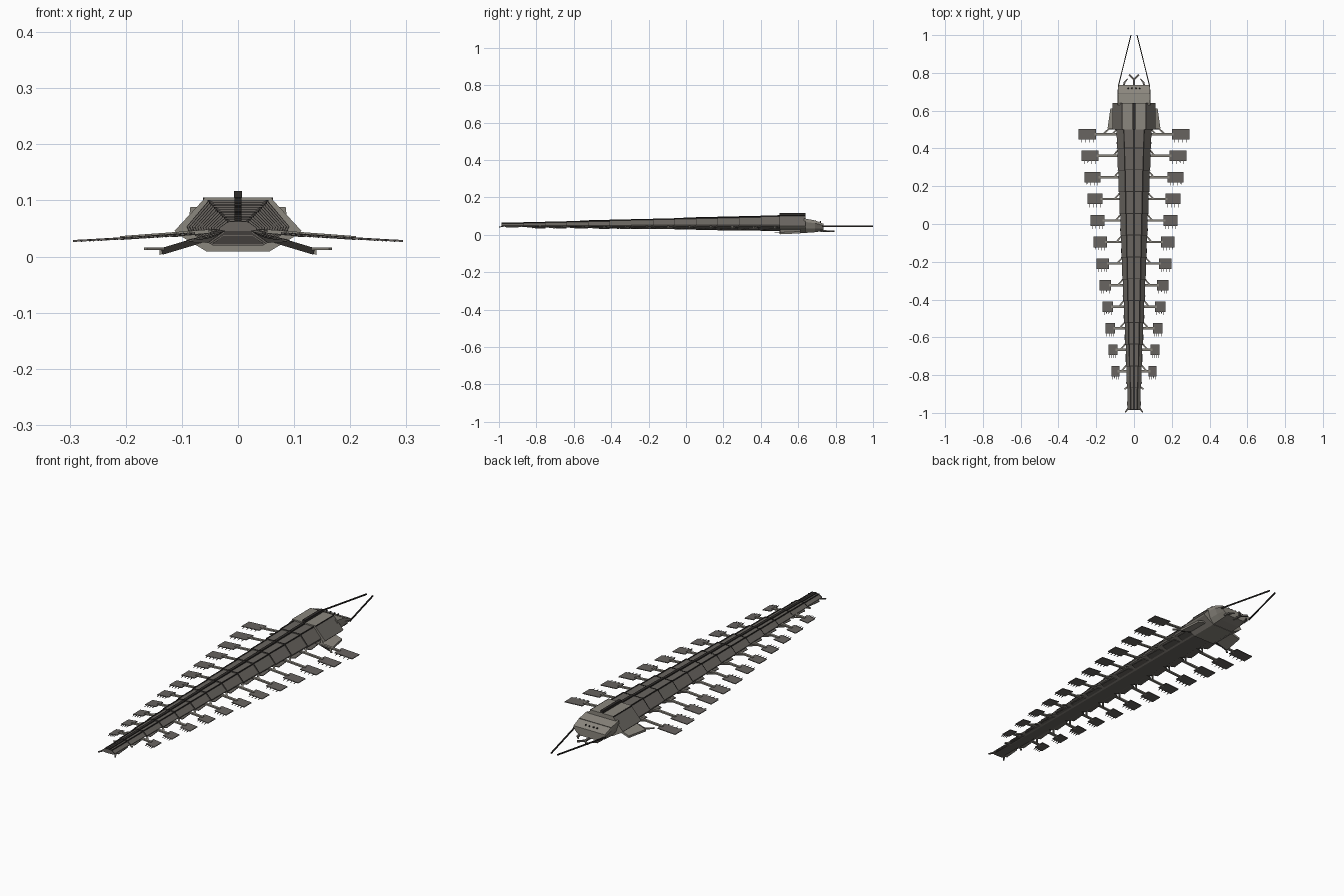
import bpy, bmesh
from mathutils import Vector

cube = bpy.data.objects.get("Cube")
if cube:
    bpy.data.objects.remove(cube)


def material(name, rgb):
    m = bpy.data.materials.new(name)
    m.use_nodes = True
    m.diffuse_color = (*rgb, 1)
    m.node_tree.nodes["Principled BSDF"].inputs["Base Color"].default_value = (*rgb, 1)
    return m


SHELL = material("taupe shell", (0.142, 0.131, 0.117))
PALE = material("pale khaki armour", (0.26, 0.243, 0.21))
DARK = material("near black", (0.028, 0.025, 0.023))
FIN = material("warm grey fin", (0.138, 0.127, 0.118))


def finish(name, bm, mat):
    bmesh.ops.recalc_face_normals(bm, faces=bm.faces)
    mesh = bpy.data.meshes.new(name)
    bm.to_mesh(mesh)
    bm.free()
    mesh.materials.append(mat)
    ob = bpy.data.objects.new(name, mesh)
    bpy.context.collection.objects.link(ob)
    return ob


def loft(name, rings, mat):
    """Skin a row of matching closed outlines and cap the ends."""
    bm = bmesh.new()
    rows = [[bm.verts.new(p) for p in ring] for ring in rings]
    for a, b in zip(rows, rows[1:]):
        for i in range(len(a)):
            j = (i + 1) % len(a)
            bm.faces.new((a[i], a[j], b[j], b[i]))
    bm.faces.new(rows[0])
    bm.faces.new(rows[-1][::-1])
    return finish(name, bm, mat)


def mirrored(half, y):
    """Symmetric outline at depth y from its +x half, top to bottom."""
    return [(x, y, z) for x, z in half] + [(-x, y, z) for x, z in reversed(half)]


def bar(name, a, b, w, h, mat, tip=1.0):
    """Square beam from a to b; width w lies level, thickness h across it."""
    a, b = Vector(a), Vector(b)
    d = (b - a).normalized()
    side = d.cross(Vector((0, 0, 1))).normalized()
    up = side.cross(d)
    rings = []
    for p, s in ((a, 1), (b, tip)):
        u, v = side * w * s / 2, up * h * s / 2
        rings.append([p + u + v, p - u + v, p - u - v, p + u - v])
    return loft(name, rings, mat)


def plate(name, corners, thick, mat):
    lift = Vector((0, 0, thick))
    return loft(name, [[Vector(c) for c in corners], [Vector(c) + lift for c in corners]], mat)


def mix(a, b, t):
    return a + (b - a) * t


COUNT = 13
PITCH = 0.1154
FRONT = 0.515
SIDES = (("left", 1), ("right", -1))


def section(t):
    """Half outline of the trunk; t runs from 0 at the neck to 1 at the tail."""
    return [(mix(0.052, 0.017, t), mix(0.099, 0.062, t)),
            (mix(0.092, 0.034, t), mix(0.053, 0.05, t)),
            (mix(0.088, 0.033, t), mix(0.044, 0.047, t)),
            (mix(0.045, 0.018, t), mix(0.02, 0.044, t))]


# Trunk segments, each stepping down from the one ahead
for i in range(COUNT):
    t = i / (COUNT - 1)
    y0 = FRONT - PITCH * i
    y1 = y0 - PITCH
    half = section(t)
    rear = [(x * 0.985, z) for x, z in half]
    loft(f"trunk_segment_{i + 1}", [mirrored(half, y0), mirrored(rear, y1)], SHELL)

    # Raised spine, dark rails and a dark joint line across the back
    x, top = half[0]
    spine = mix(0.008, 0.004, t)
    bar(f"spine_{i + 1}", (0, y0, top + 0.002), (0, y1, top + 0.001), 0.013, spine, DARK)
    bar(f"joint_line_{i + 1}", (-x, y1 + 0.003, top), (x, y1 + 0.003, top), 0.005, 0.002, DARK)
    for side, s in SIDES:
        bar(f"{side}_upper_rail_{i + 1}", (s * x, y0, top), (s * x * 0.985, y1, top), 0.005, 0.004, DARK)
        xs, zs = rear[1]
        bar(f"{side}_joint_line_{i + 1}", (s * x, y1 + 0.0015, top),
            (s * xs, y1 + 0.0015, zs), 0.0025, 0.002, DARK)

        # Lower skirt plates
        xo, xi = half[2][0], half[3][0]
        zo, zi = half[2][1] - mix(0.016, 0.006, t), half[3][1] + 0.004
        plate(f"{side}_skirt_{i + 1}",
              [(s * xi, y0 - 0.005, zi), (s * xo * 0.98, y0 - 0.012, zo),
               (s * (xo + 0.004), y1 + 0.025, zo - 0.002), (s * xi, y1 + 0.008, zi)],
              0.003, SHELL)

# Swimming limbs: strut, brace, fin and rear claws
for i in range(12):
    t = i / 11
    y = mix(0.475, -0.78, t)
    root = mix(0.075, 0.025, t)
    inner, outer = mix(0.2, 0.077, t), mix(0.294, 0.12, t)
    depth = 0.028
    zi, zo = mix(0.031, 0.04, t), mix(0.026, 0.035, t)
    for side, s in SIDES:
        bar(f"{side}_limb_{i + 1}", (s * root, y, mix(0.042, 0.047, t)),
            (s * (inner + 0.01), y, zi + 0.002), 0.012, 0.007, PALE)
        brace = mix(0.075, 0.028, t)
        bar(f"{side}_limb_brace_{i + 1}", (s * (brace + 0.005), y + 0.04, 0.045),
            (s * (brace + 0.04), y, mix(0.037, 0.044, t)), 0.008, 0.005, PALE)
        plate(f"{side}_fin_{i + 1}",
              [(s * inner, y + depth, zi), (s * outer, y + depth, zo),
               (s * outer, y - depth, zo), (s * inner, y - depth, zi)],
              0.0035, FIN)
        for k in range(4):
            f = (k + 0.7) / 4.4
            x, z = s * mix(inner, outer, f), mix(zi, zo, f)
            bar(f"{side}_fin_claw_{i + 1}_{k + 1}", (x, y - depth, z + 0.002),
                (x, y - depth - 0.016, z), 0.0035, 0.003, FIN, 0.5)

# Broad collar behind the head, pale with darker sloping flanks
outline = [(0.06, 0.103), (0.113, 0.046), (0.108, 0.04), (0.056, 0.009)]
collar = loft("collar", [mirrored(outline, 0.5), mirrored(outline, 0.64)], PALE)
collar.data.materials.append(SHELL)
for face in collar.data.polygons:
    if abs(face.normal.x) > 0.4 and face.normal.z > -0.3:
        face.material_index = 1
plate("collar_top", [(-0.06, 0.5, 0.102), (0.06, 0.5, 0.102), (0.06, 0.64, 0.102),
                     (-0.06, 0.64, 0.102)], 0.003, PALE)
bar("collar_ridge", (0, 0.5, 0.109), (0, 0.64, 0.109), 0.014, 0.016, DARK)
for side, s in SIDES:
    bar(f"{side}_collar_rail", (s * 0.06, 0.5, 0.103), (s * 0.06, 0.64, 0.103), 0.005, 0.004, DARK)
    plate(f"{side}_collar_flap", [(s * 0.065, 0.61, 0.026), (s * 0.125, 0.612, 0.008),
                                  (s * 0.14, 0.505, 0.003), (s * 0.065, 0.5, 0.026)], 0.01, PALE)
    # Dark trailing edge of the flap
    bar(f"{side}_flap_edge", (s * 0.066, 0.502, 0.03), (s * 0.136, 0.502, 0.009), 0.005, 0.012, DARK)
    bar(f"{side}_collar_spur", (s * 0.12, 0.515, 0.014), (s * 0.165, 0.475, 0.014), 0.008, 0.005, PALE)

# Head: a wide wedge sloping down to the snout
loft("head", [mirrored([(0.085, 0.088), (0.087, 0.07), (0.075, 0.035), (0.055, 0.01)], 0.63),
              mirrored([(0.085, 0.077), (0.087, 0.062), (0.075, 0.035), (0.055, 0.014)], 0.69),
              mirrored([(0.083, 0.059), (0.085, 0.05), (0.07, 0.034), (0.05, 0.021)], 0.735)], PALE)
bar("brow_line", (-0.084, 0.69, 0.0773), (0.084, 0.69, 0.0773), 0.003, 0.002, SHELL)

# Small eyes in a row across the brow
for k, x in enumerate((-0.03, -0.011, 0.011, 0.03)):
    bm = bmesh.new()
    bmesh.ops.create_icosphere(bm, subdivisions=1, radius=0.0045)
    bmesh.ops.translate(bm, verts=bm.verts, vec=(x, 0.718, 0.07))
    finish(f"eye_{k + 1}", bm, DARK)

# Antennae, mandibles and forked mouthpart
bar("mouth_stem", (0, 0.72, 0.02), (0, 0.77, 0.02), 0.01, 0.007, SHELL)
for side, s in SIDES:
    bar(f"{side}_antenna", (s * 0.083, 0.73, 0.046), (s * 0.016, 1.0, 0.046), 0.005, 0.006, DARK)
    bar(f"{side}_mouth_fork", (0, 0.765, 0.02), (s * 0.026, 0.79, 0.02), 0.009, 0.007, SHELL)
    bar(f"{side}_mandible_base", (s * 0.055, 0.72, 0.024), (s * 0.05, 0.752, 0.021), 0.01, 0.007, SHELL)
    bar(f"{side}_mandible_tip", (s * 0.05, 0.75, 0.021), (s * 0.034, 0.768, 0.021), 0.009, 0.006, SHELL, 0.5)

# Tail prongs
for side, s in SIDES:
    bar(f"{side}_tail_brace", (s * 0.02, -0.85, 0.048), (s * 0.05, -0.875, 0.045), 0.008, 0.005, PALE)
    bar(f"{side}_tail_prong", (s * 0.02, -0.96, 0.049), (s * 0.046, -0.997, 0.042), 0.011, 0.006, SHELL, 0.6)
